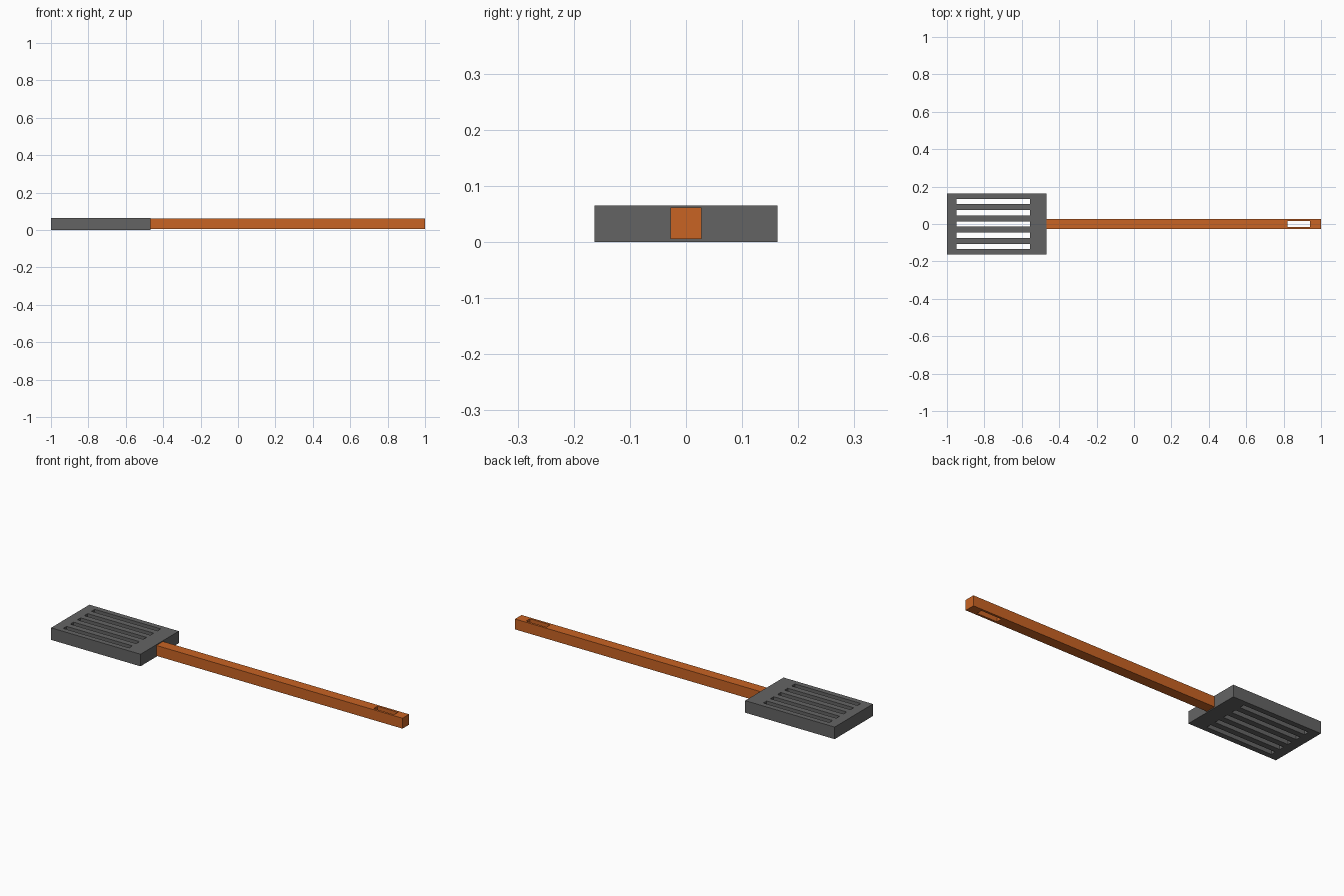
import bpy
import bmesh

cube = bpy.data.objects.get("Cube")
if cube:
    bpy.data.objects.remove(cube, do_unlink=True)


def make_material(name, colour):
    mat = bpy.data.materials.new(name)
    mat.use_nodes = True
    mat.diffuse_color = (*colour, 1)
    mat.node_tree.nodes["Principled BSDF"].inputs["Base Color"].default_value = (*colour, 1)
    return mat


def slotted_slab(name, x_range, half_width, z_range, slot_x, slot_centres, slot_width, mat):
    """Flat slab with a row of rectangular slots running right through it."""
    xs = [x_range[0], *slot_x, x_range[1]]
    ys = [-half_width]
    for c in slot_centres:
        ys += [c - slot_width / 2, c + slot_width / 2]
    ys.append(half_width)

    bm = bmesh.new()
    grid = [[bm.verts.new((x, y, z_range[0])) for y in ys] for x in xs]
    for i in range(len(xs) - 1):
        for j in range(len(ys) - 1):
            if i == 1 and j % 2 == 1:
                continue  # slot opening
            bm.faces.new((grid[i][j], grid[i + 1][j], grid[i + 1][j + 1], grid[i][j + 1]))
    # Raise the sheet into a closed solid
    top = bmesh.ops.extrude_face_region(bm, geom=bm.faces[:], use_keep_orig=True)
    verts = [g for g in top["geom"] if isinstance(g, bmesh.types.BMVert)]
    bmesh.ops.translate(bm, verts=verts, vec=(0, 0, z_range[1] - z_range[0]))
    bmesh.ops.recalc_face_normals(bm, faces=bm.faces[:])

    mesh = bpy.data.meshes.new(name)
    bm.to_mesh(mesh)
    bm.free()
    mesh.materials.append(mat)
    obj = bpy.data.objects.new(name, mesh)
    bpy.context.collection.objects.link(obj)
    return obj


grey = make_material("dark grey", (0.127, 0.127, 0.127))
orange = make_material("orange wood", (0.578, 0.125, 0.017))

# Blade with five long slots
slotted_slab("blade", (-1, -0.467), 0.163, (0, 0.065), (-0.948, -0.555),
             [0.06 * k for k in range(-2, 3)], 0.028, grey)

# Handle with a hanging slot near its end
slotted_slab("handle", (-0.467, 1), 0.028, (0.005, 0.061), (0.82, 0.942),
             [0], 0.032, orange)
